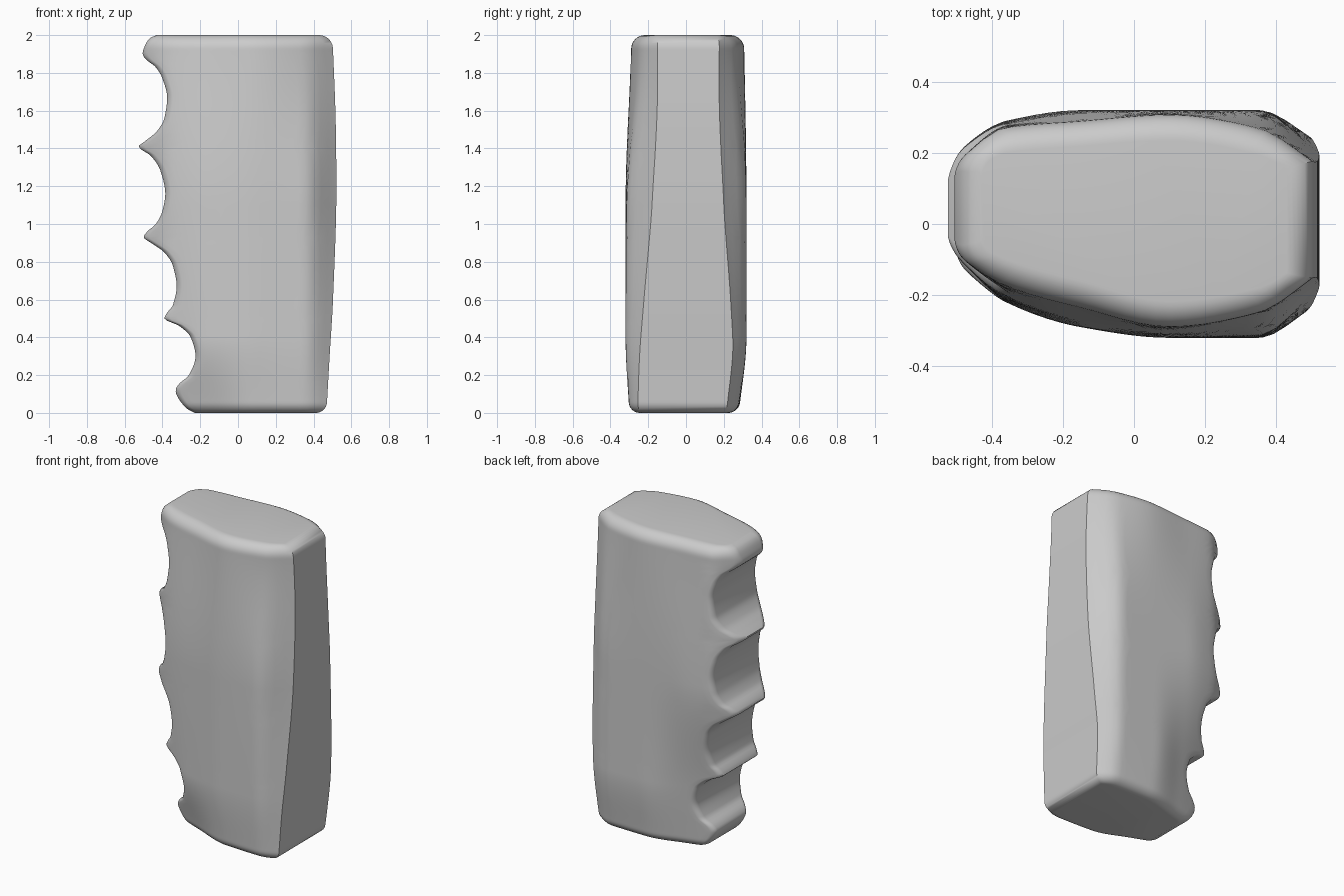
import bpy, bmesh, math

if "Cube" in bpy.data.objects:
    bpy.data.objects.remove(bpy.data.objects["Cube"])

# ---- smooth interpolation that never overshoots its control points ----
def curve(pts):
    xs, ys = [p[0] for p in pts], [p[1] for p in pts]
    n = len(pts)
    d = [(ys[i+1] - ys[i]) / (xs[i+1] - xs[i]) for i in range(n - 1)]
    m = [d[0]] + [0 if d[i-1] * d[i] <= 0 else 2 * d[i-1] * d[i] / (d[i-1] + d[i])
                  for i in range(1, n - 1)] + [d[-1]]

    def f(x):
        x = min(max(x, xs[0]), xs[-1])
        i = 0
        while i < n - 2 and x > xs[i+1]:
            i += 1
        h = xs[i+1] - xs[i]
        t = (x - xs[i]) / h
        return ((2*t**3 - 3*t*t + 1) * ys[i] + (t**3 - 2*t*t + t) * h * m[i]
                + (3*t*t - 2*t**3) * ys[i+1] + (t**3 - t*t) * h * m[i+1])
    return f

# ---- finger-side outline (z, x): four grooves between ridges ----
finger_side = curve([
    (0, -.23), (.03, -.28), (.12, -.33), (.15, -.315), (.2, -.26), (.3, -.225),
    (.4, -.25), (.46, -.31), (.5, -.39), (.53, -.375), (.57, -.345), (.67, -.325),
    (.78, -.345), (.85, -.39), (.9, -.46), (.93, -.5), (.96, -.48), (1.0, -.435),
    (1.07, -.4), (1.16, -.385), (1.28, -.41), (1.36, -.46), (1.41, -.525),
    (1.44, -.49), (1.49, -.43), (1.56, -.39), (1.67, -.375), (1.77, -.4),
    (1.83, -.435), (1.87, -.485), (1.9, -.505), (1.95, -.49), (1.985, -.465), (2, -.43)])

# ---- palm-side outline (z, x) ----
palm_side = curve([(0, .468), (.3, .485), (.6, .503), (1.2, .521), (1.5, .518), (2, .5)])

# ---- half widths at stations along x, for several heights ----
stations = [-.54, -.48, -.36, -.15, .1, .35, .52]
heights = [0, .4, 1.1, 1.93, 2]
left_w = [[.10, .13, .16, .22, .28, .275, .18],
          [.10, .14, .19, .26, .32, .32, .23],
          [.12, .225, .29, .32, .32, .32, .2],
          [.12, .19, .272, .29, .308, .27, .165],
          [.12, .19, .27, .288, .305, .265, .165]]
right_w = [[.05, .08, .12, .2, .29, .30, .23],
           [.10, .14, .2, .285, .32, .32, .22],
           [.05, .12, .22, .29, .32, .315, .18],
           [.03, .10, .175, .235, .29, .25, .14],
           [.03, .10, .17, .23, .288, .25, .14]]

def width_field(table):
    cols = [curve(list(zip(heights, c))) for c in zip(*table)]
    return lambda z: curve([(x, c(z)) for x, c in zip(stations, cols)])

left_field, right_field = width_field(left_w), width_field(right_w)

TOP_R, BOT_R, RIM_R = .07, .055, .03

def cap_inset(z):
    if z > 2 - TOP_R:
        return TOP_R - math.sqrt(max(0, TOP_R**2 - (z - 2 + TOP_R)**2))
    if z < BOT_R:
        return BOT_R - math.sqrt(max(0, BOT_R**2 - (BOT_R - z)**2))
    return 0

def section(z):
    x0, inset = finger_side(z), cap_inset(z)
    x1 = palm_side(z) - inset
    wl, wr = left_field(z), right_field(z)
    # rounded groove rim first, then even steps to the palm side
    rim = [RIM_R * (1 - math.cos(k / 5 * math.pi / 2)) for k in range(6)]
    steps = rim + [RIM_R + (x1 - x0 - RIM_R) * k / 22 for k in range(1, 23)]

    def side(w, sign):
        out = []
        for s in steps:
            drop = RIM_R - math.sqrt(max(0, RIM_R**2 - max(0, RIM_R - s)**2))
            out.append((x0 + s, sign * (w(x0 + s) - inset - drop), z))
        return out
    return side(wr, -1) + side(wl, 1)[::-1]

# ---- grip body: stacked sections, closed with flat caps ----
N = 160
zs = [BOT_R * (1 - math.cos(k / 8 * math.pi / 2)) for k in range(8)]
zs += [BOT_R + (2 - TOP_R - BOT_R) * k / N for k in range(N + 1)]
zs += [2 - TOP_R + TOP_R * math.sin(k / 8 * math.pi / 2) for k in range(1, 9)]

bm = bmesh.new()
rings = [[bm.verts.new(p) for p in section(z)] for z in zs]
for a, b in zip(rings, rings[1:]):
    for i in range(len(a)):
        j = (i + 1) % len(a)
        bm.faces.new((a[i], a[j], b[j], b[i]))
bm.faces.new(rings[0][::-1])
bm.faces.new(rings[-1])
bmesh.ops.recalc_face_normals(bm, faces=bm.faces)

mesh = bpy.data.meshes.new("grip_body")
bm.to_mesh(mesh)
bm.free()
grip = bpy.data.objects.new("grip_body", mesh)
bpy.context.collection.objects.link(grip)

grey = bpy.data.materials.new("light_grey")
grey.diffuse_color = (.6, .6, .6, 1)
grey.use_nodes = True
grey.node_tree.nodes["Principled BSDF"].inputs["Base Color"].default_value = grey.diffuse_color
mesh.materials.append(grey)

bpy.context.view_layer.objects.active = grip
grip.select_set(True)
bpy.ops.object.shade_smooth_by_angle(angle=math.radians(42))
